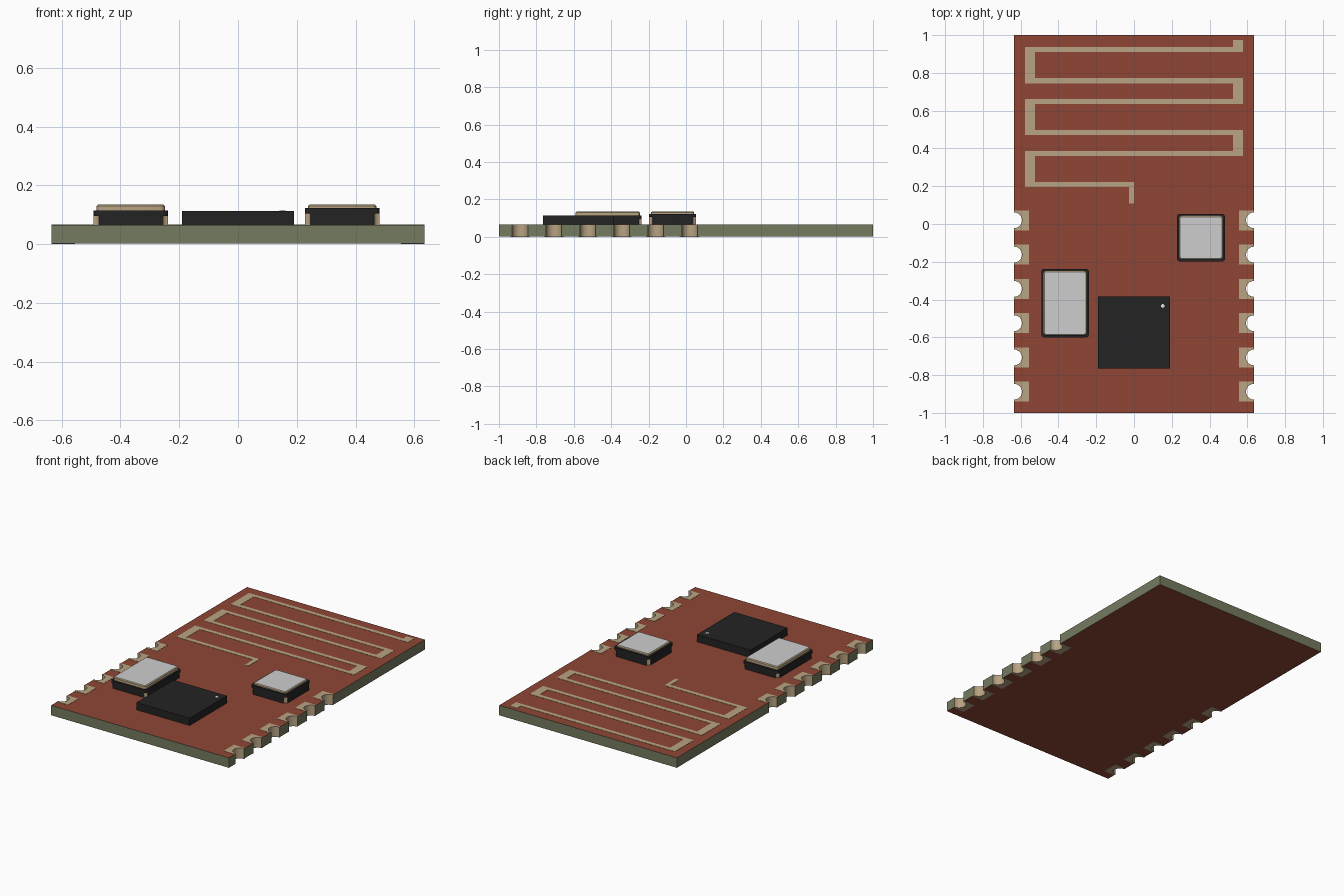
import bpy, bmesh
from math import cos, sin, radians

if "Cube" in bpy.data.objects:
    bpy.data.objects.remove(bpy.data.objects["Cube"])


def material(name, r, g, b):
    lin = [((c / 255 + 0.055) / 1.055) ** 2.4 for c in (r, g, b)]
    m = bpy.data.materials.new(name)
    m.diffuse_color = (*lin, 1)
    m.use_nodes = True
    m.node_tree.nodes["Principled BSDF"].inputs["Base Color"].default_value = m.diffuse_color
    return m


RED = material("red solder mask", 143, 70, 53)
OLIVE = material("olive board core", 116, 123, 95)
GOLD = material("pale gold plating", 184, 163, 130)
BLACK = material("black package", 35, 35, 35)
SILVER = material("silver lid", 206, 206, 206)
WHITE = material("white dot", 240, 240, 240)


def prism(name, outlines, z0, z1, side, cap=None, slanted=None, crown=0.0):
    """Extrude closed outlines; caps and slanted (notch) walls may differ in colour."""
    bm = bmesh.new()
    tops = []
    for pts in outlines:
        face = bm.faces.new([bm.verts.new((x, y, z0)) for x, y in pts])
        new = bmesh.ops.extrude_face_region(bm, geom=[face], use_keep_orig=True)["geom"]
        for v in new:
            if isinstance(v, bmesh.types.BMVert):
                v.co.z = z1
        tops += [f for f in new if isinstance(f, bmesh.types.BMFace)]
    bmesh.ops.recalc_face_normals(bm, faces=bm.faces)
    if crown:  # chamfered top rim
        bmesh.ops.inset_region(bm, faces=tops, thickness=crown)
        for f in tops:
            for v in f.verts:
                v.co.z += crown * 0.8
    bm.normal_update()
    for f in bm.faces:
        n = f.normal
        if abs(n.z) > 0.95:
            f.material_index = 1
        elif abs(n.z) < 0.1 and max(abs(n.x), abs(n.y)) < 0.995:
            f.material_index = 2
    me = bpy.data.meshes.new(name)
    bm.to_mesh(me)
    bm.free()
    for m in (side, cap or side, slanted or side):
        me.materials.append(m)
    ob = bpy.data.objects.new(name, me)
    bpy.context.collection.objects.link(ob)
    bpy.ops.object.select_all(action='DESELECT')
    bpy.context.view_layer.objects.active = ob
    ob.select_set(True)
    bpy.ops.object.shade_smooth_by_angle(angle=radians(30))
    return ob


def rect(x0, x1, y0, y1):
    return [(x0, y0), (x1, y0), (x1, y1), (x0, y1)]


def corner_rect(x0, x1, y0, y1, r, concave=False, n=4):
    """Rectangle with rounded corners, or with round bites taken out of them."""
    pts = []
    for k, (x, y, sx, sy) in enumerate([(x1, y1, 1, 1), (x0, y1, -1, 1),
                                        (x0, y0, -1, -1), (x1, y0, 1, -1)]):
        for i in range(n + 1):
            t = 90 * i / n
            a = radians(k * 90 + (270 - t if concave else t))
            d = 0 if concave else r
            pts.append((x - sx * d + r * cos(a), y - sy * d + r * sin(a)))
    return pts


# Shared dimensions
W, T, FOIL = 0.635, 0.067, 0.0015
HOLE_R = 0.042
HOLES = [-0.888 + 0.1815 * i for i in range(6)]


def bite(yc, n=12):
    """Half-round edge notch on the right side, from low y to high y."""
    return [(W - HOLE_R * sin(radians(180 * i / n)), yc - HOLE_R * cos(radians(180 * i / n)))
            for i in range(n + 1)]


# Board with plated half holes along both long edges
right = [(W, -1)] + [p for y in HOLES for p in bite(y)] + [(W, 1)]
left = [(-x, y) for x, y in reversed(right)]
prism("board", [right + left], FOIL, T - FOIL, OLIVE, RED, GOLD)

# Edge pads, top and bottom
pads = []
for y in HOLES:
    p = [(0.555, y - 0.053), (W, y - 0.053)] + bite(y) + [(W, y + 0.053), (0.555, y + 0.053)]
    pads += [p, [(-x, y) for x, y in reversed(p)]]
prism("top_pads", pads, T - FOIL, T, GOLD)
prism("bottom_pads", pads, 0, FOIL, GOLD)

# Meandering antenna trace: long bars joined by wide end links
A, LINK, BAR = 0.577, 0.053, 0.027
bars = [0.910, 0.745, 0.635, 0.470, 0.360, 0.195]  # lower edge of each bar
trace = [rect(-A, A if i < 5 else 0, y, y + BAR) for i, y in enumerate(bars)]
for i in range(5):
    x0 = -A if i % 2 == 0 else A - LINK
    trace.append(rect(x0, x0 + LINK, bars[i + 1] + BAR, bars[i]))
trace.append(rect(A - LINK, A, bars[0] + BAR, 0.974))
trace.append(rect(-BAR, 0, 0.108, bars[5]))
prism("antenna_trace", trace, T - FOIL, T, GOLD)

# Main chip with its corner dot
prism("main_chip", [rect(-0.19, 0.19, -0.765, -0.385)], T - FOIL, 0.113, BLACK)
dot = [(0.152 + 0.01 * cos(radians(a)), -0.434 + 0.01 * sin(radians(a)))
       for a in range(0, 360, 30)]
prism("chip_dot", [dot], 0.113, 0.114, WHITE)


# Metal-lidded ceramic packages with plated corner notches
def lidded_package(name, x0, x1, y0, y1, body_top):
    step = body_top - 0.018
    prism(name + "_base", [corner_rect(x0, x1, y0, y1, 0.018, True)],
          T - FOIL, step, BLACK, BLACK, GOLD)
    prism(name + "_body", [corner_rect(x0, x1, y0, y1, 0.014)], step, body_top, BLACK)
    e = 0.010
    prism(name + "_lid", [corner_rect(x0 + e, x1 - e, y0 + e, y1 - e, 0.016)],
          body_top, 0.130, GOLD, SILVER, crown=0.006)


lidded_package("large_crystal", -0.491, -0.239, -0.600, -0.237, 0.114)
lidded_package("small_crystal", 0.228, 0.481, -0.198, 0.054, 0.123)
